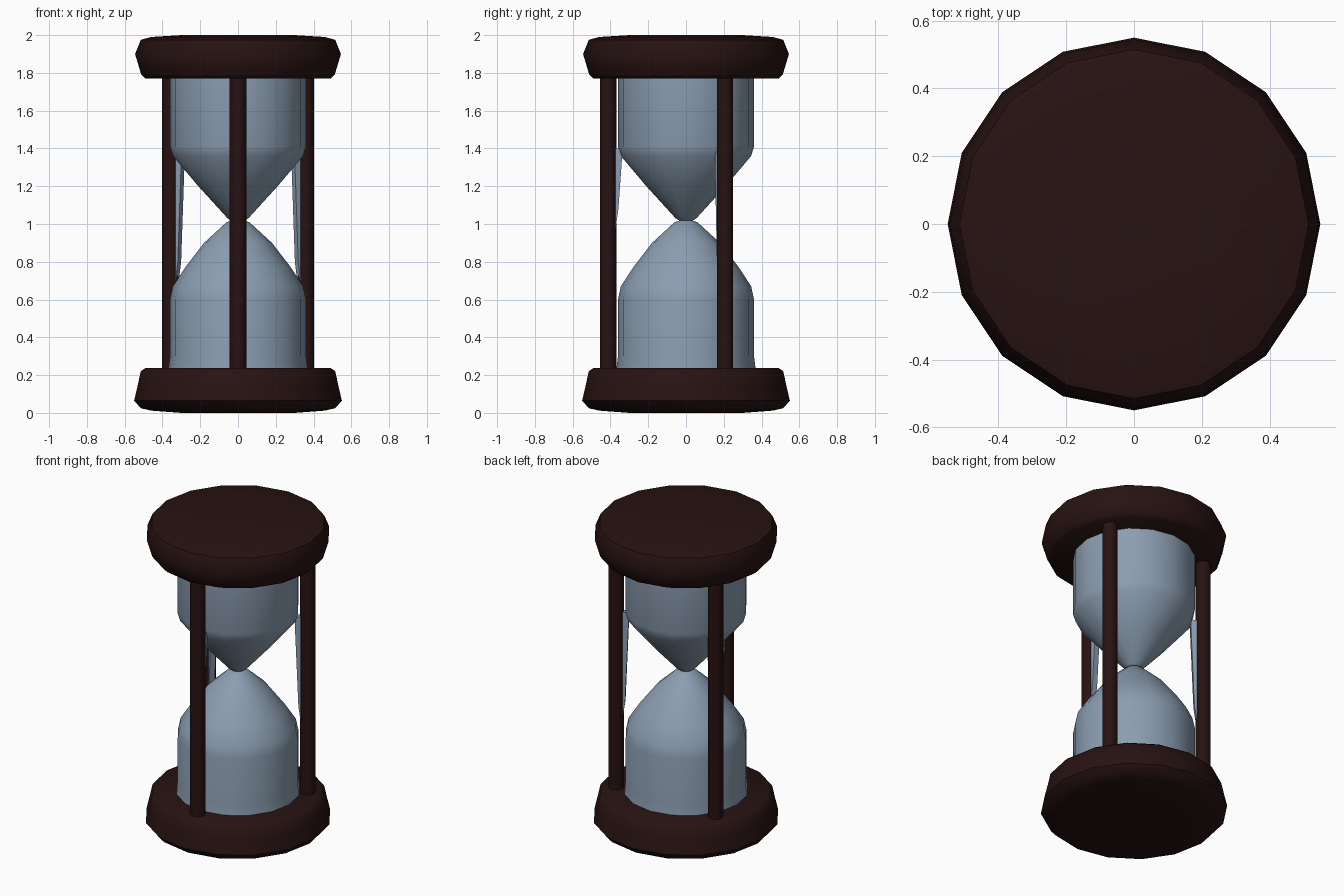
import bpy, bmesh, math
from mathutils import Vector

if "Cube" in bpy.data.objects:
    bpy.data.objects.remove(bpy.data.objects["Cube"])


def material(name, rgb):
    m = bpy.data.materials.new(name)
    m.diffuse_color = (*rgb, 1)
    m.use_nodes = True
    m.node_tree.nodes["Principled BSDF"].inputs["Base Color"].default_value = m.diffuse_color
    return m


WOOD = material("dark wood", (0.021, 0.006, 0.006))
GLASS = material("blue grey glass", (0.26, 0.34, 0.44))


def finish(name, bm, mat, angle=40):
    bmesh.ops.recalc_face_normals(bm, faces=bm.faces)
    me = bpy.data.meshes.new(name)
    bm.to_mesh(me)
    bm.free()
    me.materials.append(mat)
    ob = bpy.data.objects.new(name, me)
    bpy.context.collection.objects.link(ob)
    bpy.ops.object.select_all(action='DESELECT')
    ob.select_set(True)
    bpy.context.view_layer.objects.active = ob
    bpy.ops.object.shade_smooth_by_angle(angle=math.radians(angle))
    return ob


def lathe(name, profile, sides, mat, centre=(0, 0), angle=40):
    """Stack rings of (radius, height) and cap both ends."""
    bm = bmesh.new()
    rings = []
    for r, z in profile:
        rings.append([bm.verts.new((centre[0] + r * math.cos(2 * math.pi * i / sides),
                                    centre[1] + r * math.sin(2 * math.pi * i / sides), z))
                      for i in range(sides)])
    for a, b in zip(rings, rings[1:]):
        for i in range(sides):
            j = (i + 1) % sides
            bm.faces.new((a[i], a[j], b[j], b[i]))
    bm.faces.new(rings[0])
    bm.faces.new(rings[-1])
    return finish(name, bm, mat, angle)


# Wooden end discs with bevelled rims
lathe("base_disc", [(0.30, 0.0), (0.46, 0.012), (0.515, 0.025), (0.55, 0.065),
                    (0.53, 0.15), (0.515, 0.22), (0.49, 0.238)], 16, WOOD, angle=50)
lathe("top_disc", [(0.49, 1.77), (0.512, 1.79), (0.545, 1.90), (0.515, 1.975),
                   (0.46, 1.99), (0.30, 2.0)], 16, WOOD, angle=50)

# Two glass bulbs meeting at the pinched neck
lathe("lower_bulb", [(0.37, 0.22), (0.36, 0.30), (0.36, 0.60), (0.345, 0.67),
                     (0.28, 0.77), (0.18, 0.90), (0.06, 1.01), (0.03, 1.02)], 16, GLASS)
lathe("upper_bulb", [(0.03, 1.015), (0.055, 1.03), (0.21, 1.20), (0.345, 1.36),
                     (0.36, 1.41), (0.36, 1.785)], 16, GLASS)

# Three pillars, one at the front, with a glass sliver on the inner side of each
for name, deg, z0, z1 in (("front", -90, 0.98, 1.40),
                          ("back_right", 30, 0.70, 1.38),
                          ("back_left", 150, 0.70, 1.38)):
    out = Vector((math.cos(math.radians(deg)), math.sin(math.radians(deg)), 0))
    c = out * 0.412
    lathe(name + "_pillar", [(0.045, 0.22), (0.045, 1.785)], 10, WOOD, (c.x, c.y))
    side = Vector((-out.y, out.x, 0)) * 0.018
    bm = bmesh.new()
    outline = [(0.372, z0), (0.372, z1), (0.335, z1), (0.358, z0 + 0.1)]
    front, back = [[bm.verts.new(out * r + side * s + Vector((0, 0, z)))
                    for r, z in outline] for s in (-1, 1)]
    bm.faces.new(front)
    bm.faces.new(back)
    for i in range(4):
        j = (i + 1) % 4
        bm.faces.new((front[i], front[j], back[j], back[i]))
    finish(name + "_glass_sliver", bm, GLASS)
